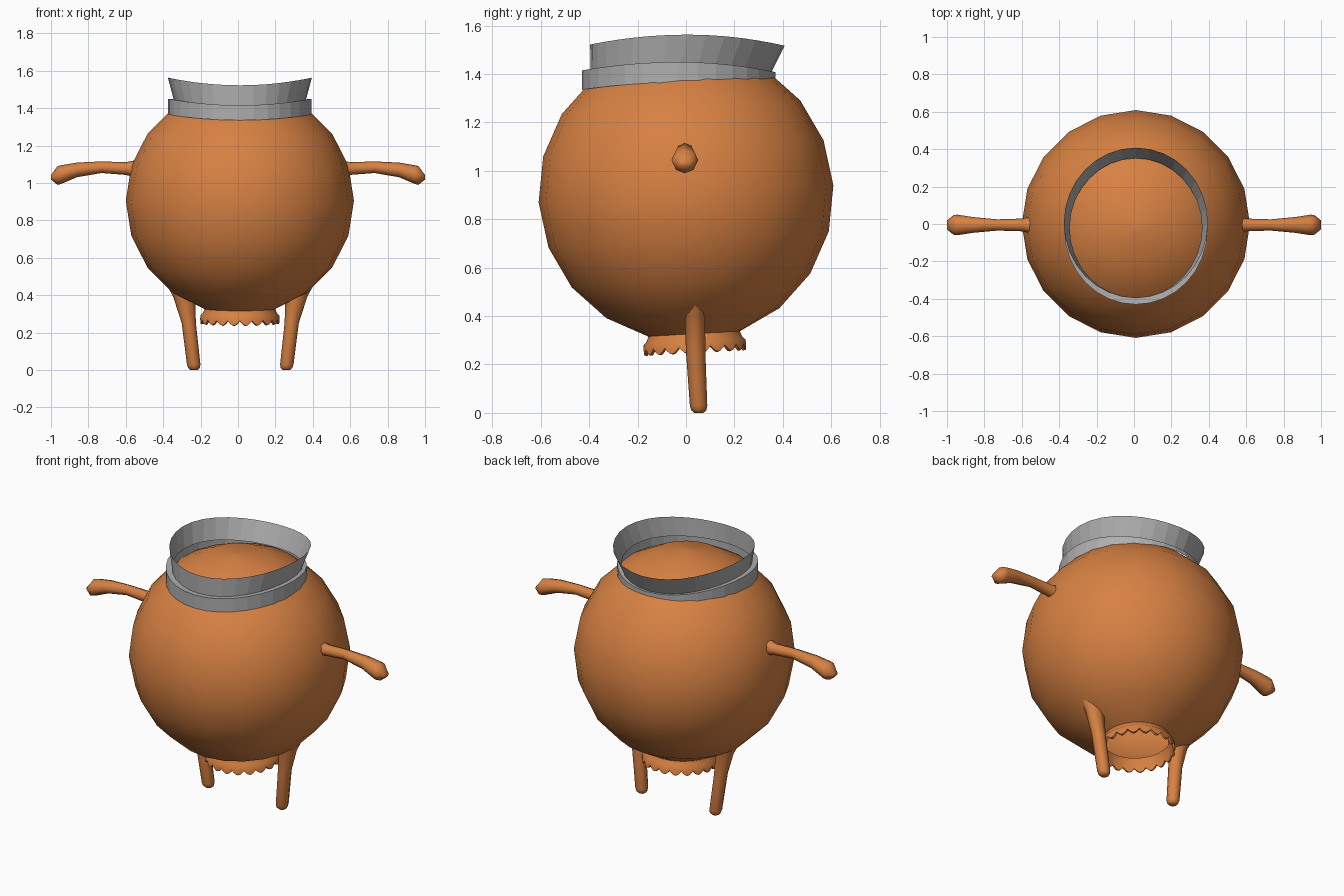
import bpy, math
from math import sin, cos, pi, radians
from mathutils import Vector, Matrix

if "Cube" in bpy.data.objects:
    bpy.data.objects.remove(bpy.data.objects["Cube"])


def material(name, rgb):
    m = bpy.data.materials.new(name)
    m.diffuse_color = (*rgb, 1)
    m.use_nodes = True
    m.node_tree.nodes["Principled BSDF"].inputs["Base Color"].default_value = m.diffuse_color
    return m


ORANGE = material("burnt orange", (0.68, 0.22, 0.055))
GREY = material("light grey", (0.43, 0.43, 0.43))
CX = 0.01                       # body axis in x
CENTRE = Vector((CX, 0, 0.905))
TILT = Matrix.Translation(CENTRE) @ Matrix.Rotation(radians(3.3), 4, 'X')


def loft(name, rings, mat, cap_start=False, cap_end=False, smooth=None):
    """Skin a list of equal-length closed rings."""
    n = len(rings[0])
    verts = [tuple(v) for r in rings for v in r]
    faces = [(k * n + i, k * n + (i + 1) % n, (k + 1) * n + (i + 1) % n, (k + 1) * n + i)
             for k in range(len(rings) - 1) for i in range(n)]
    if cap_start:
        faces.append(tuple(reversed(range(n))))
    if cap_end:
        faces.append(tuple(range((len(rings) - 1) * n, len(rings) * n)))
    me = bpy.data.meshes.new(name)
    me.from_pydata(verts, [], faces)
    me.materials.append(mat)
    ob = bpy.data.objects.new(name, me)
    bpy.context.collection.objects.link(ob)
    if smooth:
        bpy.ops.object.select_all(action='DESELECT')
        ob.select_set(True)
        bpy.context.view_layer.objects.active = ob
        bpy.ops.object.shade_smooth_by_angle(angle=radians(smooth))
    return ob


def circle(r, z, n, wave=0.0, lobes=20):
    """Ring in body space; wave scallops its height."""
    out = []
    for i in range(n):
        a = 2 * pi * i / n
        dz = wave * abs(sin(a * lobes / 2))
        out.append(TILT @ Vector((r * cos(a), r * sin(a), z - dz)))
    return out


# Round body: sphere open at the bottom ring
R = 0.61
body = [circle(R * cos(radians(a)), R * sin(radians(a)), 20) for a in range(-72, 90, 18)]
body.append(circle(0.002, R, 20))
loft("body", body, ORANGE, cap_end=True, smooth=50)

# Flared mouth underneath with a scalloped rim
N = 120
mouth = [circle(0.189, -0.578, N), circle(0.197, -0.60, N), circle(0.211, -0.615, N),
         circle(0.212, -0.632, N, 0.025), circle(0.200, -0.635, N, 0.025),
         circle(0.195, -0.612, N), circle(0.183, -0.578, N)]
loft("mouth_rim", mouth, ORANGE, smooth=50)


# Collar: upright band, small ledge, then a flared saddle-shaped rim
def oval(hx, hy, cy, front, side, back, n=32):
    out = []
    for i in range(n):
        a = 2 * pi * i / n
        s = sin(a)
        end = back if s > 0 else front
        out.append((CX + hx * cos(a), cy + hy * s, side + (end - side) * s * s))
    return out


collar = [oval(0.383, 0.40, -0.03, 1.335, 1.365, 1.385),
          oval(0.383, 0.40, -0.03, 1.415, 1.45, 1.408),
          oval(0.354, 0.373, -0.021, 1.412, 1.447, 1.406),
          oval(0.385, 0.402, 0.006, 1.522, 1.563, 1.517)]
loft("collar", collar, GREY)


# Limbs: tubes along a bent path, given as (centre, radius a, radius b)
def tube(name, path, side, along_x, n=8):
    rings = []
    for (x, y, z), ra, rb in path:
        ring = []
        for i in range(n):
            a = 2 * pi * i / n * side
            if along_x:
                p = (x, y + ra * cos(a), z + rb * sin(a))
            else:
                p = (x + ra * cos(a), y + rb * sin(a), z)
            ring.append((CX * (0 if along_x else 1.2) + side * p[0], p[1], p[2]))
        rings.append(ring)
    return loft(name, rings, ORANGE, True, True, smooth=60)


ARM = [((0.53, -0.005, 1.075), 0.05, 0.05), ((0.60, -0.005, 1.077), 0.034, 0.034),
       ((0.73, -0.005, 1.084), 0.030, 0.031), ((0.86, -0.005, 1.070), 0.042, 0.039),
       ((0.945, -0.005, 1.045), 0.055, 0.050), ((0.965, -0.005, 1.040), 0.052, 0.050),
       ((1.0, -0.005, 1.030), 0.024, 0.012)]
LEG = [((0.315, 0.035, 0.47), 0.085, 0.06), ((0.300, 0.037, 0.39), 0.058, 0.042),
       ((0.275, 0.040, 0.25), 0.038, 0.040), ((0.249, 0.052, 0.03), 0.036, 0.036),
       ((0.247, 0.053, 0.01), 0.031, 0.031), ((0.247, 0.053, 0.0), 0.019, 0.019)]
for side, label in ((1, "right"), (-1, "left")):
    tube(label + "_arm", ARM, side, True)
    tube(label + "_leg", LEG, side, False)
